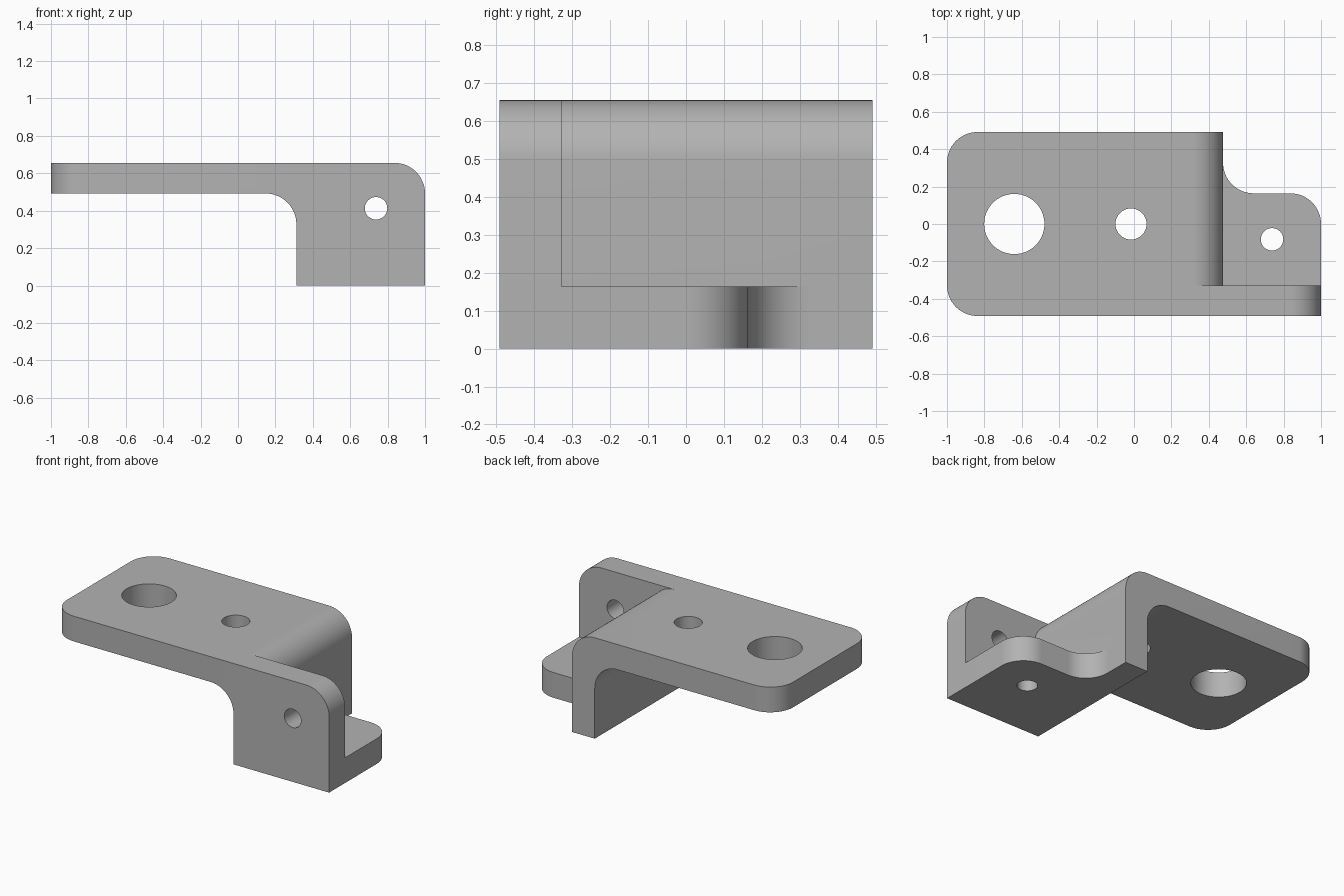
import bpy, bmesh, math
from mathutils import Vector

cube = bpy.data.objects.get("Cube")
if cube:
    bpy.data.objects.remove(cube, do_unlink=True)

T = 0.164           # sheet thickness, also the corner radius
H = 0.656           # overall height
W = 0.492           # half width
ARM = 0.476         # outer face of the hanging web

steel = bpy.data.materials.new("plain grey")
steel.use_nodes = True
GREY = (0.45, 0.45, 0.45, 1)
steel.diffuse_color = GREY
steel.node_tree.nodes["Principled BSDF"].inputs["Base Color"].default_value = GREY


def outline(corners, steps=16):
    """Polygon of (a, b[, radius]) right-angle corners, rounded where a radius is given."""
    pts = []
    for i, c in enumerate(corners):
        p = Vector(c[:2])
        if len(c) == 2:
            pts.append(p)
            continue
        d1 = (Vector(corners[i - 1][:2]) - p).normalized()
        d2 = (Vector(corners[(i + 1) % len(corners)][:2]) - p).normalized()
        centre = p + c[2] * (d1 + d2)
        for k in range(steps + 1):
            t = math.pi / 2 * k / steps
            pts.append(centre - c[2] * (d1 * math.sin(t) + d2 * math.cos(t)))
    return pts


def circle(a, b, r, n=64):
    return [Vector((a + r * math.cos(math.tau * k / n), b + r * math.sin(math.tau * k / n)))
            for k in range(n)]


def prism(name, pts, axis, lo, hi):
    """Extrude a plan (axis z) or elevation (axis y) polygon from lo to hi."""
    place = (lambda p, h: (p.x, p.y, h)) if axis == "z" else (lambda p, h: (p.x, h, p.y))
    bm = bmesh.new()
    face = bm.faces.new([bm.verts.new(place(p, lo)) for p in pts])
    ext = bmesh.ops.extrude_face_region(bm, geom=[face])
    shift = Vector(place(Vector((0, 0)), hi - lo))
    bmesh.ops.translate(bm, vec=shift,
                        verts=[v for v in ext["geom"] if isinstance(v, bmesh.types.BMVert)])
    bmesh.ops.recalc_face_normals(bm, faces=bm.faces)
    mesh = bpy.data.meshes.new(name)
    bm.to_mesh(mesh)
    bm.free()
    mesh.materials.append(steel)
    obj = bpy.data.objects.new(name, mesh)
    bpy.context.collection.objects.link(obj)
    return obj


def combine(target, tool, operation):
    mod = target.modifiers.new(operation.lower(), "BOOLEAN")
    mod.object, mod.operation, mod.solver = tool, operation, "EXACT"
    bpy.context.view_layer.objects.active = target
    bpy.ops.object.modifier_apply(modifier=mod.name)
    bpy.data.objects.remove(tool, do_unlink=True)


# Top plate bent down into the web
bracket = prism("bracket", outline([
    (-1, H - T), (ARM - T, H - T, T), (ARM - T, 0), (ARM, 0), (ARM, H, T), (-1, H)]),
    "y", -W, W)

# Rounded free corners of the top plate
combine(bracket, prism("plan_trim", outline([
    (-1, -W, T), (1.2, -W), (1.2, W), (-1, W, T)]), "z", -0.1, 1), "INTERSECT")

# Side plate along the front
combine(bracket, prism("side_plate", outline([
    (0.4, 0), (1, 0), (1, H, T), (0.25, H), (0.25, 0.6), (0.4, 0.6)]),
    "y", -W, T - W), "UNION")

# Foot with a rounded corner and a fillet into the web
combine(bracket, prism("foot", outline([
    (0.4, -W), (1, -W), (1, T, T), (ARM, T, T), (ARM, 0.34), (0.4, 0.34)]),
    "z", 0, T), "UNION")

# Bolt holes
for a, b, r, axis, lo, hi in [
        (-0.64, 0, 0.161, "z", 0.4, 0.8),
        (-0.016, 0, 0.083, "z", 0.4, 0.8),
        (0.738, -0.082, 0.06, "z", -0.1, 0.3),
        (0.738, 0.413, 0.06, "y", -0.6, -0.2)]:
    combine(bracket, prism("hole", circle(a, b, r), axis, lo, hi), "DIFFERENCE")

# Smooth bends, sharp edges
bpy.ops.object.select_all(action="DESELECT")
bracket.select_set(True)
bpy.context.view_layer.objects.active = bracket
bpy.ops.object.shade_smooth_by_angle(angle=math.radians(30))
